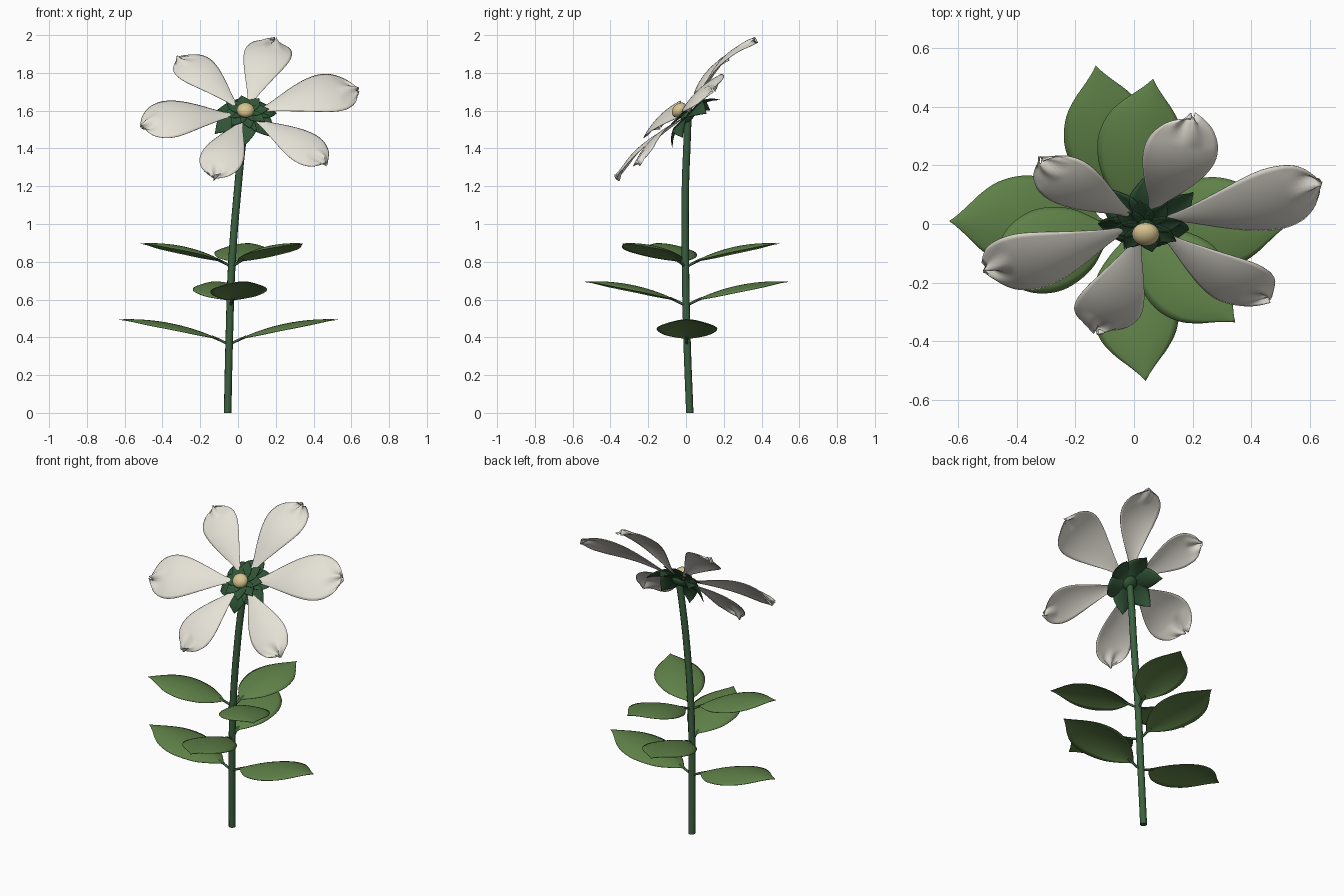
import bpy, math
from mathutils import Vector as V

if "Cube" in bpy.data.objects:
    bpy.data.objects.remove(bpy.data.objects["Cube"])


def material(name, rgb):
    m = bpy.data.materials.new(name)
    m.diffuse_color = (*rgb, 1)
    m.use_nodes = True
    m.node_tree.nodes["Principled BSDF"].inputs["Base Color"].default_value = m.diffuse_color
    return m


CREAM = material("petal cream", (0.78, 0.75, 0.67))
LEAF = material("leaf green", (0.115, 0.22, 0.065))
STEM = material("stem green", (0.045, 0.12, 0.05))
SEPAL = material("sepal green", (0.03, 0.09, 0.038))
YELLOW = material("centre yellow", (0.68, 0.55, 0.28))


def width_at(prof, t):
    """Smooth interpolation of a (position, half width) profile."""
    for i in range(len(prof) - 1):
        (a, wa), (b, wb) = prof[i], prof[i + 1]
        if t <= b:
            pa, pb = prof[max(i - 1, 0)], prof[min(i + 2, len(prof) - 1)]
            f, h = (t - a) / (b - a), b - a
            ma = (wb - pa[1]) / (b - pa[0]) * h
            mb = (pb[1] - wa) / (pb[0] - a) * h
            w = ((2*f**3 - 3*f*f + 1) * wa + (f**3 - 2*f*f + f) * ma
                 + (3*f*f - 2*f**3) * wb + (f**3 - f*f) * mb)
            return max(w, 0.0008)
    return 0.0008


def arch(t, skew):
    u = t ** skew
    return 4 * u * (1 - u)


def blade(name, base, tip, up, prof, mat, scale=1, bend=0.03, cup=0.0, skew=1.0,
          crumple=0.0, phase=0.0, rows=32, cols=12):
    """Leaf-like sheet from base to tip, arched along its normal."""
    base, tip = V(base), V(tip)
    axis = tip - base
    side = axis.cross(V(up)).normalized()
    nrm = side.cross(axis).normalized()
    verts, faces = [], []
    for r in range(rows + 1):
        t = r / rows
        w = width_at(prof, t) * scale
        k = max(0, (t - 0.8) / 0.2)
        for c in range(cols + 1):
            s = c / cols * 2 - 1
            lift = bend * arch(t, skew) + cup * (s * s) * w
            lift += crumple * k * (math.sin(5 * s + phase) + 0.6 * math.sin(9 * s + 14 * t + phase))
            slide = crumple * k * 0.5 * math.sin(7 * s + phase * 2)
            verts.append(base + axis * t + side * (s * w) + nrm * lift + axis.normalized() * slide)
    n = cols + 1
    for r in range(rows):
        for c in range(cols):
            i = r * n + c
            faces.append((i, i + 1, i + n + 1, i + n))
    me = bpy.data.meshes.new(name)
    me.from_pydata(verts, [], faces)
    if sum((p.normal.dot(nrm) for p in me.polygons)) < 0:
        me.flip_normals()
    me.polygons.foreach_set("use_smooth", [True] * len(me.polygons))
    me.materials.append(mat)
    ob = bpy.data.objects.new(name, me)
    bpy.context.collection.objects.link(ob)
    mod = ob.modifiers.new("thickness", "SOLIDIFY")
    mod.thickness = 0.003
    return ob


def tube(name, pts, radius, mat):
    cu = bpy.data.curves.new(name, "CURVE")
    cu.dimensions = "3D"
    cu.bevel_depth, cu.bevel_resolution = radius, 3
    cu.use_fill_caps = True
    cu.resolution_u = 6
    sp = cu.splines.new("BEZIER")
    sp.bezier_points.add(len(pts) - 1)
    for bp, p in zip(sp.bezier_points, pts):
        bp.co = p
        bp.handle_left_type = bp.handle_right_type = "AUTO"
    cu.materials.append(mat)
    ob = bpy.data.objects.new(name, cu)
    bpy.context.collection.objects.link(ob)
    return ob


# stem
tube("stem", [(-0.055, 0.02, 0), (-0.046, 0.005, 0.4), (-0.032, -0.003, 0.8),
              (0.0, -0.003, 1.2), (0.022, 0.005, 1.42), (0.04, 0.01, 1.56)], 0.02, STEM)

# leaves: two opposite pairs, then a whorl of three
LEAF_PROFILE = [(0, 0.008), (0.11, 0.01), (0.18, 0.055), (0.3, 0.115), (0.45, 0.15),
                (0.58, 0.157), (0.72, 0.135), (0.82, 0.095), (0.9, 0.05), (0.96, 0.018), (1, 0)]
leaves = [
    ("lower", (-0.047, 0.005, 0.365), (-0.63, 0.01, 0.495), 1.0),
    ("lower", (-0.047, 0.005, 0.365), (0.53, 0.0, 0.495), 1.0),
    ("middle", (-0.04, 0.0, 0.57), (0.04, -0.535, 0.695), 0.95),
    ("middle", (-0.04, 0.0, 0.57), (-0.13, 0.54, 0.695), 0.95),
    ("upper", (-0.033, 0.0, 0.775), (0.065, 0.495, 0.897), 0.92),
    ("upper", (-0.033, 0.0, 0.775), (-0.515, -0.165, 0.897), 0.92),
    ("upper", (-0.033, 0.0, 0.775), (0.345, -0.335, 0.897), 0.92),
]
for i, (tier, base, tip, sc) in enumerate(leaves):
    blade(f"{tier}_leaf_{i}", base, tip, (0, 0, 1), LEAF_PROFILE, LEAF, sc, 0.04, -0.2)
    b, d = V(base), V(tip) - V(base)
    tube(f"leaf_stalk_{i}", [b + d * t + V((0, 0, 0.04 * arch(t, 1) - 0.003))
                             for t in (0, 0.08, 0.16)], 0.007, STEM)

# petals on a disc tilted towards the front, arched so the tips fall back
FACING = V((0, -1, 1)).normalized()
RISE = V((0, 1, 1)).normalized()
HEART = V((0.04, 0.0, 1.585))
PETAL_PROFILE = [(0, 0.008), (0.15, 0.035), (0.35, 0.085), (0.55, 0.13), (0.7, 0.148),
                 (0.82, 0.138), (0.91, 0.105), (0.96, 0.065), (1, 0.01)]
petals = [((0.2, 0.365, 1.975), 0.85, 0.06), ((0.635, 0.14, 1.71), 0.98, 0.05),
          ((0.465, -0.25, 1.32), 0.74, 0.04), ((-0.13, -0.365, 1.245), 0.78, 0.04),
          ((-0.51, -0.15, 1.52), 0.93, 0.05), ((-0.32, 0.22, 1.88), 0.73, 0.045)]
for i, (tip, sc, bend) in enumerate(petals):
    start = HEART.lerp(V(tip), 0.1)
    blade(f"petal_{i}", start, tip, FACING, PETAL_PROFILE, CREAM, sc,
          bend, -0.15, 1.35, 0.013, i * 1.7, 40, 16)

# sepals: a broad drooping ring behind the petals and a small ring in front
SEPAL_PROFILE = [(0, 0.02), (0.3, 0.045), (0.55, 0.052), (0.8, 0.03), (0.93, 0.01), (1, 0)]


def ring(name, count, start, reach, drop, back, scale, bend):
    for i in range(count):
        a = start + i * math.tau / count
        d = V((math.cos(a), 0, 0)) + RISE * math.sin(a)
        c = HEART - FACING * back
        blade(f"{name}_{i}", c, c + d * reach - FACING * drop, FACING,
              SEPAL_PROFILE, SEPAL, scale, bend, 0.2, rows=14, cols=6)


ring("outer_sepal", 6, math.radians(25), 0.18, 0.055, 0.02, 1.25, 0.025)
ring("inner_sepal", 8, math.radians(10), 0.125, -0.012, 0.0, 0.7, 0.004)


# yellow centre and the green cup joining flower to stem
def ball(name, loc, size, mat):
    bpy.ops.mesh.primitive_uv_sphere_add(segments=24, ring_count=14, radius=1, location=loc,
                                         rotation=(math.radians(45), 0, 0), scale=size)
    ob = bpy.context.object
    ob.name = name
    ob.data.materials.append(mat)
    bpy.ops.object.shade_smooth()


ball("flower_centre", (0.04, -0.035, 1.603), (0.047, 0.045, 0.034), YELLOW)
ball("calyx_cup", (0.04, 0.008, 1.572), (0.045, 0.045, 0.03), SEPAL)
